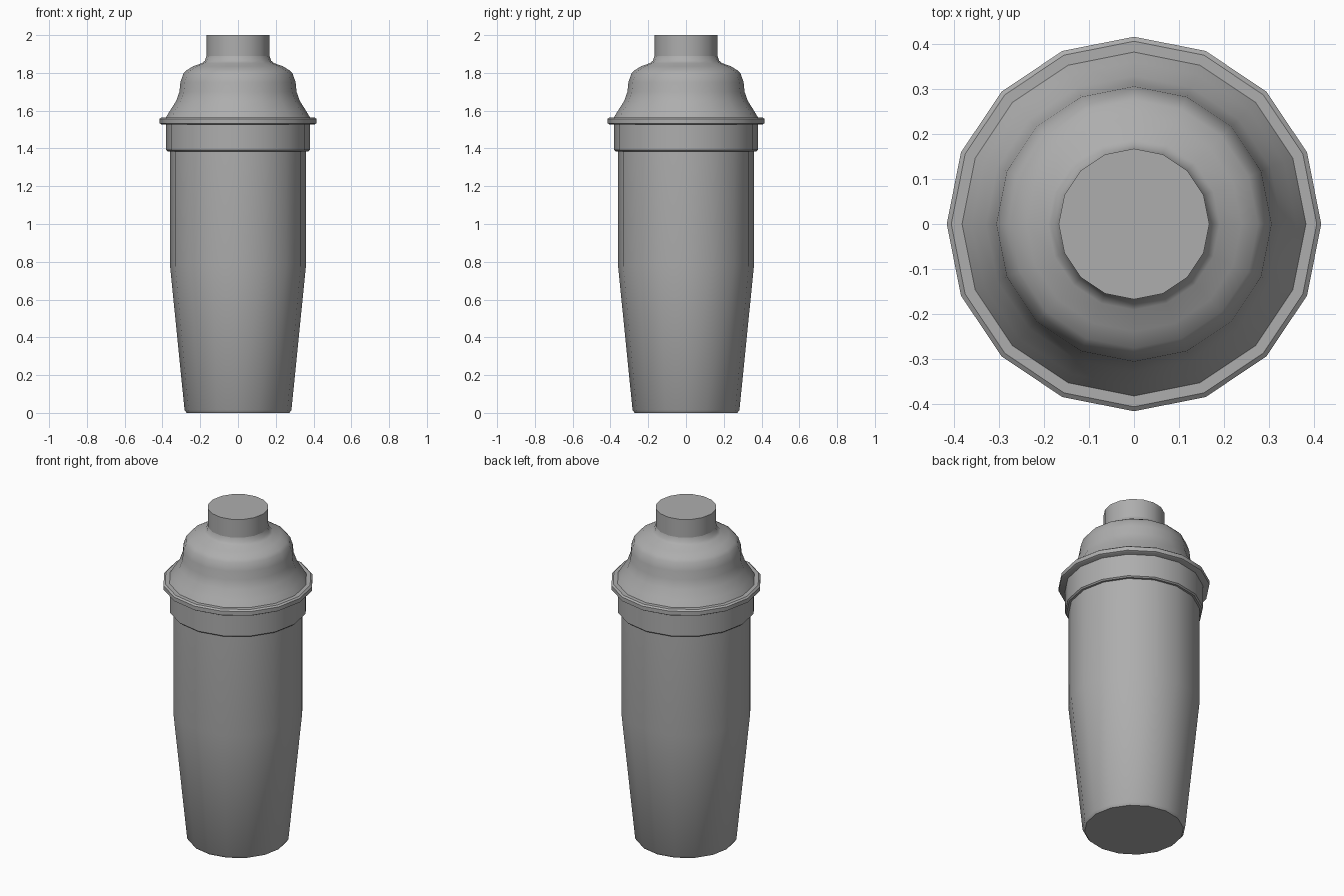
import bpy, bmesh, math

SIDES = 16

default = bpy.data.objects.get("Cube")
if default:
    bpy.data.objects.remove(default, do_unlink=True)

steel = bpy.data.materials.new("brushed grey metal")
steel.use_nodes = True
GREY = (0.42, 0.42, 0.42, 1)
steel.diffuse_color = GREY
steel.node_tree.nodes["Principled BSDF"].inputs["Base Color"].default_value = GREY


def lathe(name, profile):
    """Closed solid turned from (radius, height) points, bottom to top."""
    bm = bmesh.new()
    rings = []
    for r, z in profile:
        rings.append([bm.verts.new((r * math.cos(a), r * math.sin(a), z))
                      for a in (math.tau * i / SIDES for i in range(SIDES))])
    for low, high in zip(rings, rings[1:]):
        for i in range(SIDES):
            j = (i + 1) % SIDES
            bm.faces.new((low[i], low[j], high[j], high[i]))
    bm.faces.new(rings[0][::-1])
    bm.faces.new(rings[-1])
    mesh = bpy.data.meshes.new(name)
    bm.to_mesh(mesh)
    bm.free()
    mesh.materials.append(steel)
    obj = bpy.data.objects.new(name, mesh)
    bpy.context.collection.objects.link(obj)
    bpy.ops.object.select_all(action="DESELECT")
    obj.select_set(True)
    bpy.context.view_layer.objects.active = obj
    bpy.ops.object.shade_smooth_by_angle(angle=math.radians(35))
    return obj


# Tapered drinking cup with a slightly rounded foot
lathe("cup_body", [(0.272, 0), (0.283, 0.015), (0.36, 0.78), (0.36, 1.40)])

# Collar band where the lid grips the cup
lathe("lid_collar", [(0.372, 1.385), (0.38, 1.392), (0.38, 1.54)])

# Projecting rim
lathe("lid_rim", [(0.405, 1.527), (0.415, 1.533), (0.415, 1.557), (0.405, 1.565)])

# Bell-shaped shoulder
lathe("lid_shoulder", [(0.384, 1.56), (0.36, 1.60), (0.328, 1.65), (0.31, 1.70),
                       (0.305, 1.75), (0.29, 1.795), (0.275, 1.812), (0.238, 1.835),
                       (0.19, 1.852), (0.175, 1.865), (0.167, 1.89)])

# Small cylindrical cap
lathe("cap", [(0.167, 1.87), (0.167, 2.0)])
